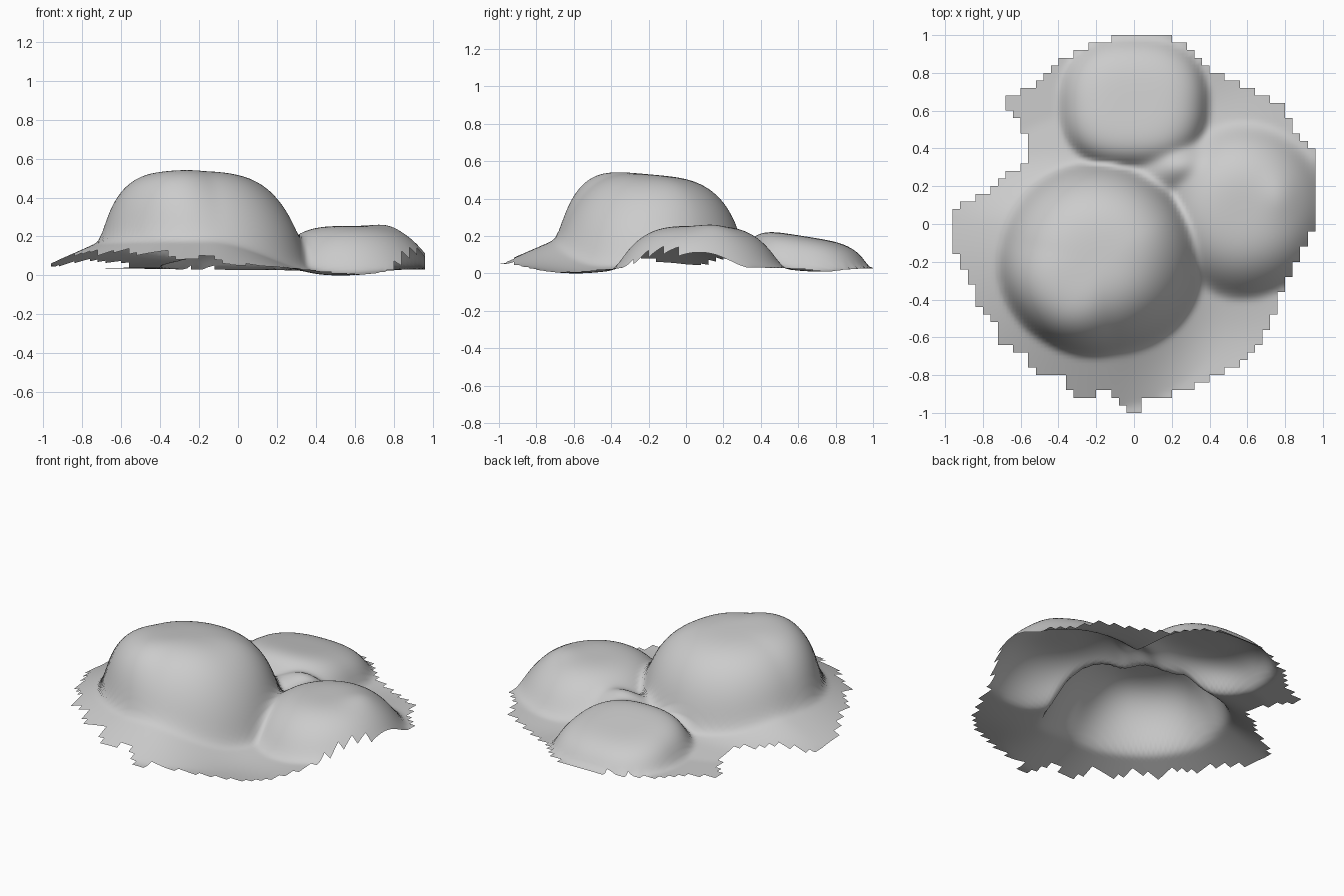
import bpy, bmesh, math

if "Cube" in bpy.data.objects:
    bpy.data.objects.remove(bpy.data.objects["Cube"], do_unlink=True)

CELL, SUB = 0.04, 2          # ragged edge step, and finer quads per step

# Plan outline of the sheet
OUTLINE = [(-.07, 1), (.17, 1), (.3, .92), (.4, .83), (.62, .71), (.8, .61), (.87, .48),
           (.96, .36), (.97, 0), (.89, -.15), (.81, -.3), (.73, -.5), (.66, -.66), (.5, -.78),
           (.3, -.88), (.06, -.93), (.03, -1), (-.04, -1), (-.13, -.86), (-.3, -.94),
           (-.37, -.82), (-.52, -.82), (-.58, -.68), (-.7, -.64), (-.74, -.5), (-.82, -.45),
           (-.86, -.3), (-.92, -.2), (-.97, -.08), (-.97, .06), (-.85, .13), (-.65, .27),
           (-.54, .34), (-.54, .4), (-.6, .53), (-.7, .65), (-.5, .75), (-.42, .86), (-.22, .95)]


def inside(x, y):
    hit = False
    for (ax, ay), (bx, by) in zip(OUTLINE, OUTLINE[1:] + OUTLINE[:1]):
        if (ay > y) != (by > y) and x < ax + (y - ay) * (bx - ax) / (by - ay):
            hit = not hit
    return hit


def step(a, b, v):
    t = min(1, max(0, (v - a) / (b - a)))
    return t * t * (3 - 2 * t)


def smooth_max(a, b, k):
    h = max(k - abs(a - b), 0) / k
    return max(a, b) + h * h * k / 4


def dome(x, y, cx, cy, rx, ry, height, tilt, power, round_off, square=2):
    dx, dy = (x - cx) / rx, (y - cy) / ry
    d = (abs(dx) ** square + abs(dy) ** square) ** (1 / square)
    if d >= 1:
        return 2 * (1 - d)
    return (height - tilt * (y - cy)) * (1 - d ** power) ** round_off


def large_dome(x, y):
    # Softer slope towards front left, crisper wall towards front right
    dx, dy = x + .19, y + .19
    r = math.hypot(dx, dy) * 1.414 + .001
    soft, crisp = step(.2, 1, (dx - dy) / r), step(.5, 1, (-dx - dy) / r)
    reach = 1 + .05 * soft
    return dome(x, y, -.19, -.19, .53 * reach, .51 * reach, .53, .09,
                3.6 - .7 * soft + .8 * crisp, .55 + .2 * soft - .1 * crisp)


def bump(x, y, cx, cy, rx, ry, height):
    return height * math.exp(-((x - cx) / rx) ** 2 - ((y - cy) / ry) ** 2)


def ground(x, y):
    # Low sheet with a skirt rising to the large dome, hollows and a raised saddle
    z = .042 - .012 * y - .006 * x
    d = math.hypot(x + .2, y + .2)
    skirt = .13 * max(0, 1 - max(0, d - .5) / .29)
    z += skirt * step(.5, -.15, x) * (1 - .7 * step(.0, .4, y))
    z -= bump(x, y, .52, -.6, .33, .3, .045) + bump(x, y, .5, .7, .22, .22, .02)
    return z + bump(x, y, .25, .31, .22, .14, .16)


def height(x, y):
    z = ground(x, y)
    z = smooth_max(z, dome(x, y, .58, .07, .45, .46, .255, 0, 3.5, 1), .06)
    z = smooth_max(z, dome(x, y, 0, .63, .39, .35, .2, .16, 4.5, .6, square=2.5), .05)
    z = smooth_max(z, large_dome(x, y), .08)
    return z + bump(x, y, .77, .15, .09, .11, .018)


# One open sheet, clipped cell by cell
bm = bmesh.new()
verts = {}
fine = CELL / SUB


def vert(i, j):
    if (i, j) not in verts:
        x, y = -.96 + i * fine, -1 + j * fine
        verts[i, j] = bm.verts.new((x, y, height(x, y)))
    return verts[i, j]


for i in range(48 * SUB):
    for j in range(50 * SUB):
        if inside(-.96 + (i // SUB + .5) * CELL, -1 + (j // SUB + .5) * CELL):
            bm.faces.new([vert(i, j), vert(i + 1, j), vert(i + 1, j + 1), vert(i, j + 1)])

# Relax the steep dome feet, leaving the ragged border alone
inner = [v for v in bm.verts if not v.is_boundary]
for _ in range(2):
    bmesh.ops.smooth_vert(bm, verts=inner, factor=.5, use_axis_z=True)

low = min(v.co.z for v in bm.verts)
for v in bm.verts:
    v.co.z -= low
for f in bm.faces:
    f.smooth = True

mesh = bpy.data.meshes.new("domed_sheet")
bm.to_mesh(mesh)
bm.free()
sheet = bpy.data.objects.new("domed_sheet", mesh)
bpy.context.collection.objects.link(sheet)

# Plain grey
grey = bpy.data.materials.new("light_grey")
grey.use_nodes = True
grey.diffuse_color = (.6, .6, .6, 1)
grey.node_tree.nodes["Principled BSDF"].inputs["Base Color"].default_value = (.6, .6, .6, 1)
mesh.materials.append(grey)
